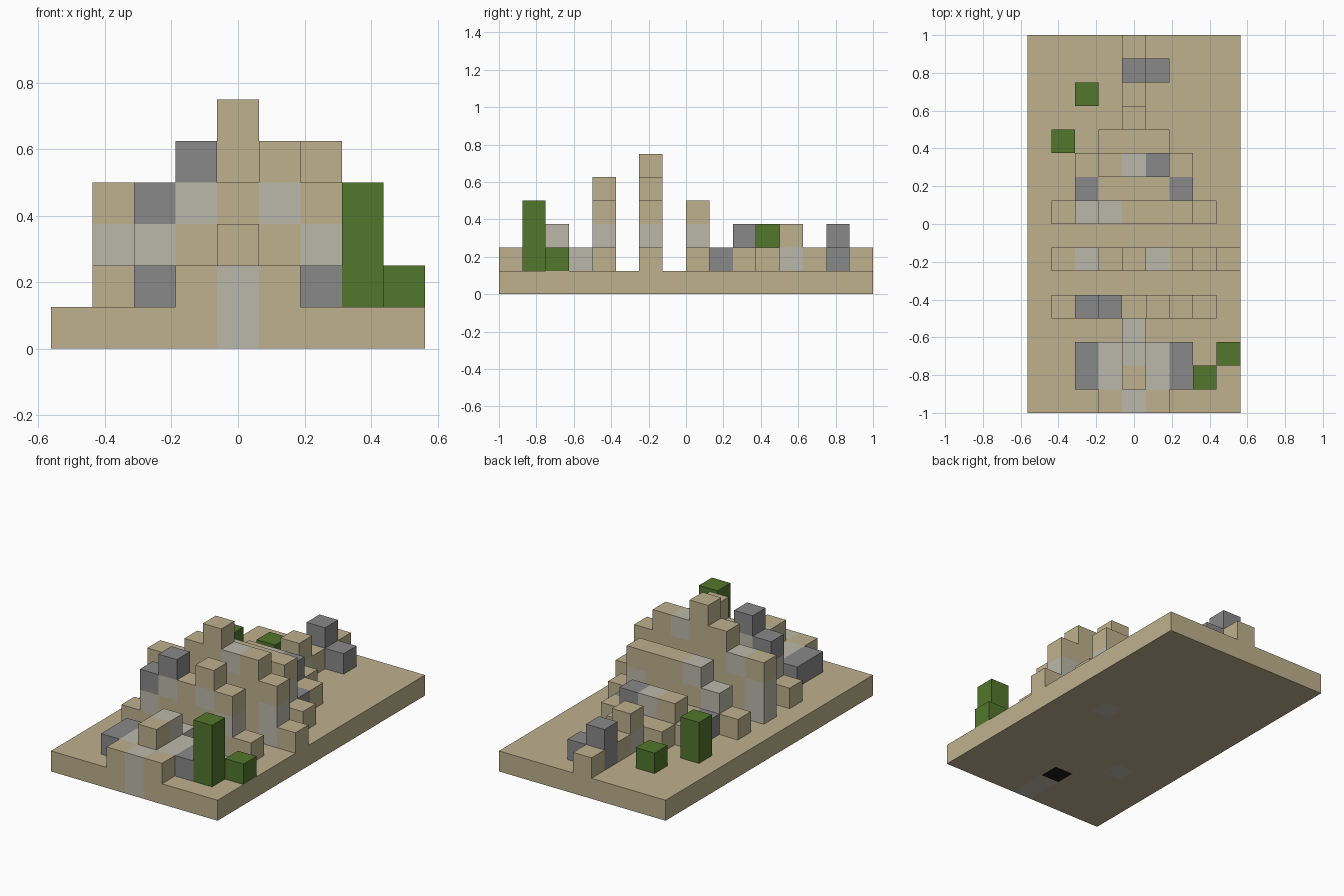
import bpy
import bmesh
from mathutils import Vector

cube = bpy.data.objects.get("Cube")
if cube:
    bpy.data.objects.remove(cube, do_unlink=True)

U = 0.125  # edge of one block
COLOURS = {
    "s": ("sandstone", (0.52, 0.44, 0.27)),
    "p": ("pale_stone", (0.50, 0.48, 0.40)),
    "g": ("grey_stone", (0.25, 0.25, 0.25)),
    "t": ("leaf_green", (0.085, 0.18, 0.026)),
    "k": ("black", (0.01, 0.01, 0.01)),
}
KEYS = list(COLOURS)
MATERIALS = []
for label, rgb in COLOURS.values():
    mat = bpy.data.materials.new(label)
    mat.use_nodes = True
    mat.diffuse_color = (*rgb, 1)
    bsdf = mat.node_tree.nodes["Principled BSDF"]
    bsdf.inputs["Base Color"].default_value = (*rgb, 1)
    bsdf.inputs["Roughness"].default_value = 0.9
    MATERIALS.append(mat)

parts = {}     # part name -> {cell: colour key}
filled = set()  # every occupied cell


def put(name, cell, key):
    parts.setdefault(name, {})[cell] = key
    filled.add(cell)


def row(name, y, first, stacks):
    """Columns side by side along x; each word lists blocks from the ground up."""
    for x, stack in enumerate(stacks.split(), first):
        for z, key in enumerate(stack, 1):
            put(name, (x, y, z), key)


# Ground slab with a few differently coloured blocks under the walls
under = {(0, 0): "p", (0, 1): "p", (0, 2): "k", (2, 8): "p", (-2, 4): "p"}
for x in range(-4, 5):
    for y in range(16):
        put("ground_slab", (x, y, 0), under.get((x, y), "s"))

# Entrance steps and path
row("entrance", 0, -1, "s p s")
row("entrance", 1, -2, "g p ss p g")
row("entrance", 2, -2, "g p sp p g")
row("entrance", 3, 0, "p")

# Three cross walls
row("front_wall", 4, -3, "s spg sspg sss ssps sps s")
row("middle_wall", 6, -3, "pps ssp ssss sssss sssp ssss pps s")
row("rear_wall", 8, -3, "s sp ssp sss sss sps s")

# Stepped rear hall
row("rear_hall", 9, -2, "g s s s g")
row("rear_hall", 10, -2, "s ss sp sg s")
row("rear_hall", 11, -1, "s s s")

# Narrow tail wall
row("tail_wall", 12, 0, "ps")
row("tail_wall", 13, 0, "s")
row("tail_wall", 14, 0, "gg g")
row("tail_wall", 15, 0, "s")

# Block trees
row("front_tall_tree", 1, 3, "ttt")
row("front_bush", 2, 4, "t")
row("rear_tree", 11, -3, "tt")
row("rear_bush", 13, -2, "t")

DIRECTIONS = [Vector(d) for d in
              ((1, 0, 0), (-1, 0, 0), (0, 1, 0), (0, -1, 0), (0, 0, 1), (0, 0, -1))]


def build(name, cells):
    """Make the outer faces of a part's blocks and merge flat areas of one colour."""
    bm = bmesh.new()
    for cell, key in cells.items():
        centre = Vector((cell[0], cell[1] - 7.5, cell[2] + 0.5))
        for d in DIRECTIONS:
            if tuple(int(c + s) for c, s in zip(cell, d)) in filled:
                continue
            a = Vector((d.y, d.z, d.x))
            b = d.cross(a)
            corners = (-a - b, a - b, a + b, b - a)
            face = bm.faces.new([bm.verts.new((centre + (d + c) / 2) * U) for c in corners])
            face.material_index = KEYS.index(key)
    bmesh.ops.remove_doubles(bm, verts=bm.verts, dist=U / 100)
    bmesh.ops.dissolve_limit(bm, angle_limit=0.01, verts=bm.verts, edges=bm.edges,
                             delimit={"MATERIAL"})
    bmesh.ops.triangulate(bm, faces=[f for f in bm.faces if len(f.verts) > 4])
    mesh = bpy.data.meshes.new(name)
    bm.to_mesh(mesh)
    bm.free()
    for mat in MATERIALS:
        mesh.materials.append(mat)
    bpy.context.collection.objects.link(bpy.data.objects.new(name, mesh))


for part, cells in parts.items():
    build(part, cells)
